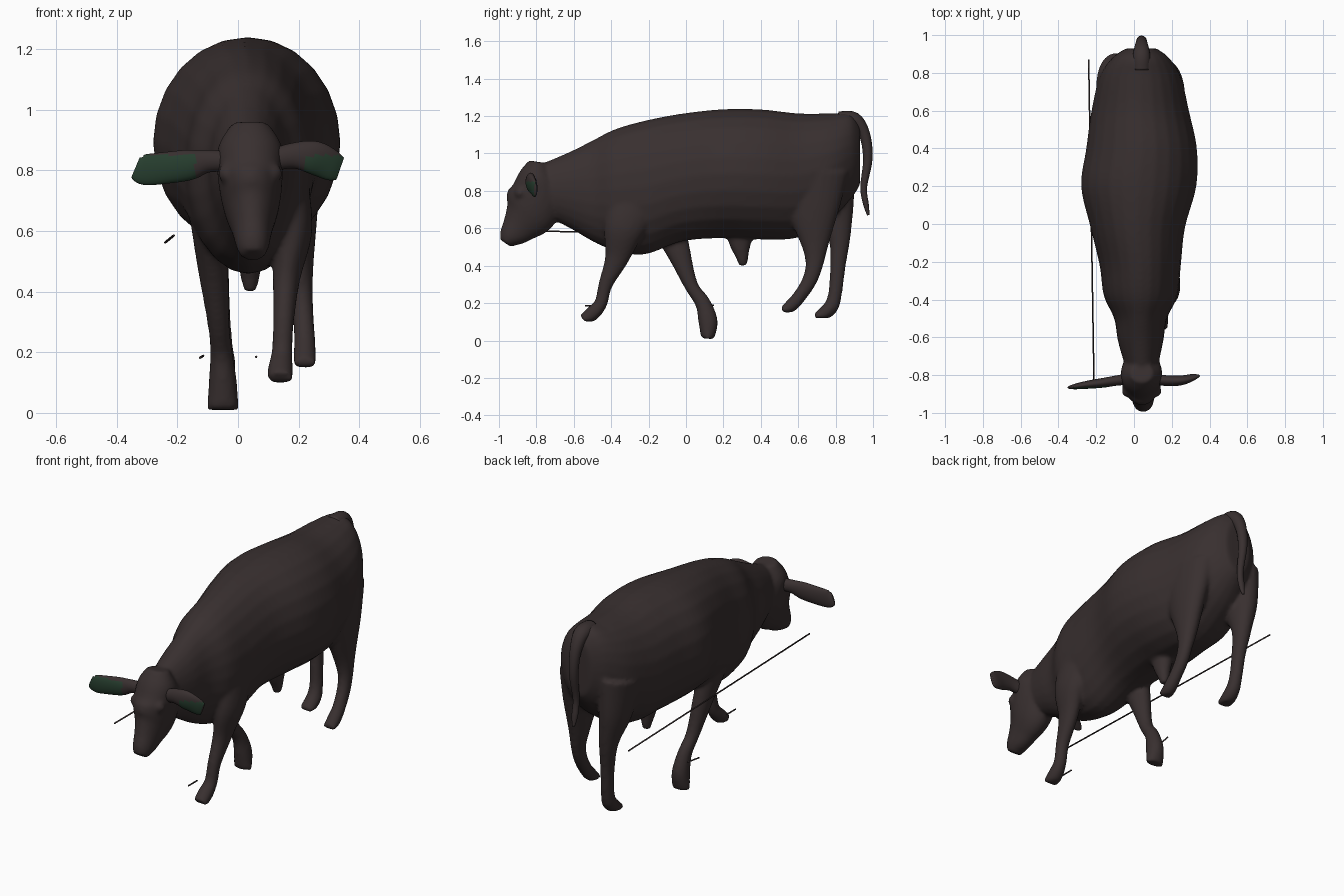
import bpy
import bmesh
import math
from mathutils import Vector

cube = bpy.data.objects.get("Cube")
if cube:
    bpy.data.objects.remove(cube, do_unlink=True)

X, Y, Z = Vector((1, 0, 0)), Vector((0, 1, 0)), Vector((0, 0, 1))


def make_material(name, color):
    mat = bpy.data.materials.new(name)
    mat.use_nodes = True
    mat.diffuse_color = color
    mat.node_tree.nodes["Principled BSDF"].inputs["Base Color"].default_value = color
    return mat


hide = make_material("dark brown hide", (0.04, 0.029, 0.029, 1))
inner_ear = make_material("dark green inner ear", (0.02, 0.048, 0.028, 1))


def spline(a, b, c, d, t):
    """Smooth value between b and c."""
    return b + 0.5 * t * (c - a + t * (2 * a - 5 * b + 4 * c - d + t * (3 * (b - c) + d - a)))


def resample(stations, steps):
    """Add smoothly interpolated cross-sections between the given ones."""
    last = len(stations) - 1
    result = []
    for i in range(last):
        around = [stations[min(max(i + k, 0), last)] for k in (-1, 0, 1, 2)]
        for s in range(steps):
            result.append([spline(*values, s / steps) for values in zip(*around)])
    result.append(list(stations[-1]))
    return result


def loft(bm, stations, side=X, axis=None, floor=None, steps=5, sides=24):
    """Closed tube through stations of x, y, z, half width, half depth."""
    rows = resample(stations, steps)
    rings = []
    for i, (x, y, z, width, depth) in enumerate(rows):
        ahead = Vector(rows[min(i + 1, len(rows) - 1)][:3])
        behind = Vector(rows[max(i - 1, 0)][:3])
        tangent = axis or (ahead - behind).normalized()
        across = tangent.cross(side).normalized()
        ring = []
        for k in range(sides):
            angle = math.tau * k / sides
            p = Vector((x, y, z)) + side * width * math.cos(angle) + across * depth * math.sin(angle)
            if floor is not None:
                p.z = max(p.z, floor)
            ring.append(bm.verts.new(p))
        rings.append(ring)
    for low, high in zip(rings, rings[1:]):
        for k in range(sides):
            n = (k + 1) % sides
            bm.faces.new((low[k], low[n], high[n], high[k]))
    bm.faces.new(rings[0][::-1])
    bm.faces.new(rings[-1])


def finish(bm, name, materials):
    """Turn the mesh into a smooth object."""
    bmesh.ops.recalc_face_normals(bm, faces=bm.faces[:])
    for face in bm.faces:
        face.smooth = True
    mesh = bpy.data.meshes.new(name)
    bm.to_mesh(mesh)
    bm.free()
    for mat in materials:
        mesh.materials.append(mat)
    obj = bpy.data.objects.new(name, mesh)
    bpy.context.collection.objects.link(obj)
    return obj


# Torso and neck
torso = [
    (.04, -.76, .81, .085, .14), (.035, -.62, .805, .12, .205),
    (.035, -.5, .80, .14, .27), (.035, -.38, .805, .195, .325),
    (.033, -.22, .818, .215, .358), (.02, -.02, .872, .25, .342),
    (.025, .2, .892, .305, .345), (.04, .4, .888, .293, .348),
    (.033, .6, .883, .258, .332), (.033, .78, .935, .215, .28),
    (.035, .88, .985, .15, .23), (.038, .93, .99, .08, .16),
]
# Head, from poll to muzzle
head = [
    (.04, -.79, .955, .06, .05), (.04, -.80, .88, .105, .10),
    (.04, -.80, .79, .108, .15), (.043, -.83, .69, .095, .145),
    (.046, -.89, .61, .068, .10), (.048, -.94, .555, .055, .065),
    (.048, -.965, .52, .04, .035),
]
# Legs, from shoulder or hip to hoof, with the height of the sole
legs = [
    (.10, [(.17, -.26, .78, .06, .14), (.18, -.33, .6, .065, .11),
           (.16, -.37, .44, .045, .065), (.15, -.43, .3, .035, .038),
           (.145, -.455, .2, .035, .035), (.14, -.5, .145, .042, .04),
           (.14, -.55, .11, .04, .032)]),
    (.005, [(-.11, -.14, .72, .06, .12), (-.085, -.05, .5, .052, .07),
            (-.065, .025, .3, .037, .038), (-.055, .09, .2, .037, .042),
            (-.05, .118, .1, .047, .052), (-.05, .115, .01, .052, .035)]),
    (.15, [(.17, .68, .9, .10, .19), (.19, .68, .7, .075, .14),
           (.2, .69, .5, .05, .07), (.21, .685, .4, .037, .047),
           (.215, .66, .32, .035, .04), (.22, .61, .24, .035, .036),
           (.22, .56, .185, .038, .035), (.22, .515, .16, .035, .02)]),
    (.12, [(-.1, .74, .9, .10, .17), (-.1, .79, .7, .075, .11),
           (-.08, .82, .55, .05, .06), (-.065, .812, .4, .037, .042),
           (-.055, .797, .25, .035, .037), (-.05, .775, .18, .04, .04),
           (-.05, .73, .14, .042, .035), (-.05, .69, .125, .038, .02)]),
]
# Belly sheath
sheath = [(.04, .29, .62, .06, .09), (.04, .29, .52, .045, .06),
          (.04, .3, .45, .032, .035), (.04, .305, .4, .02, .022)]

bm = bmesh.new()
loft(bm, torso, axis=Y)
loft(bm, head)
loft(bm, sheath)
for sole, stations in legs:
    loft(bm, stations, floor=sole)
# Brows
for sign in (-1, 1):
    brow = bmesh.ops.create_uvsphere(bm, u_segments=16, v_segments=10, radius=.032)
    bmesh.ops.translate(bm, verts=brow["verts"], vec=(.04 + sign * .075, -.885, .79))
body = finish(bm, "body", [hide])
blend = body.modifiers.new("blend parts", "REMESH")
blend.mode = "VOXEL"
blend.voxel_size = 0.011
blend.use_smooth_shade = True
soften = body.modifiers.new("soften seams", "SMOOTH")
soften.factor = 0.5
soften.iterations = 6

# Tail
bm = bmesh.new()
loft(bm, [(.04, .82, 1.18, .05, .045), (.04, .9, 1.18, .045, .04),
          (.04, .955, 1.1, .032, .03), (.04, .972, .97, .025, .025),
          (.04, .95, .82, .018, .018), (.04, .962, .73, .018, .015),
          (.04, .975, .67, .008, .007)], sides=16)
finish(bm, "tail", [hide])

# Ears, with green on the front of each blade
ears = {
    "left_ear": [(.1, -.82, .83, .03, .035), (.18, -.83, .848, .028, .042),
                 (.25, -.828, .842, .026, .055), (.31, -.812, .815, .018, .05),
                 (.337, -.805, .805, .008, .038)],
    "right_ear": [(-.03, -.82, .83, .03, .035), (-.1, -.83, .83, .027, .037),
                  (-.16, -.84, .818, .026, .05), (-.24, -.85, .808, .022, .052),
                  (-.31, -.86, .802, .015, .05), (-.338, -.865, .81, .008, .035)],
}
for name, stations in ears.items():
    bm = bmesh.new()
    loft(bm, stations, side=Y)
    bmesh.ops.recalc_face_normals(bm, faces=bm.faces[:])
    for face in bm.faces:
        middle = face.calc_center_median()
        if face.normal.y < -0.2 and abs(middle.x - .04) > .18 and middle.z < .85:
            face.material_index = 1
    finish(bm, name, [hide, inner_ear])

# Thin loose rods beside the body and hooves
rods = {
    "long_rod": ((-.24, .87, .562), (-.212, -.83, .585)),
    "front_hoof_rod": ((.06, -.46, .185), (.06, -.54, .185)),
    "rear_hoof_rod": ((-.125, .06, .182), (-.115, .15, .188)),
}
for name, ends in rods.items():
    bm = bmesh.new()
    loft(bm, [(*end, .004, .004) for end in ends], steps=1, sides=8)
    finish(bm, name, [hide])
